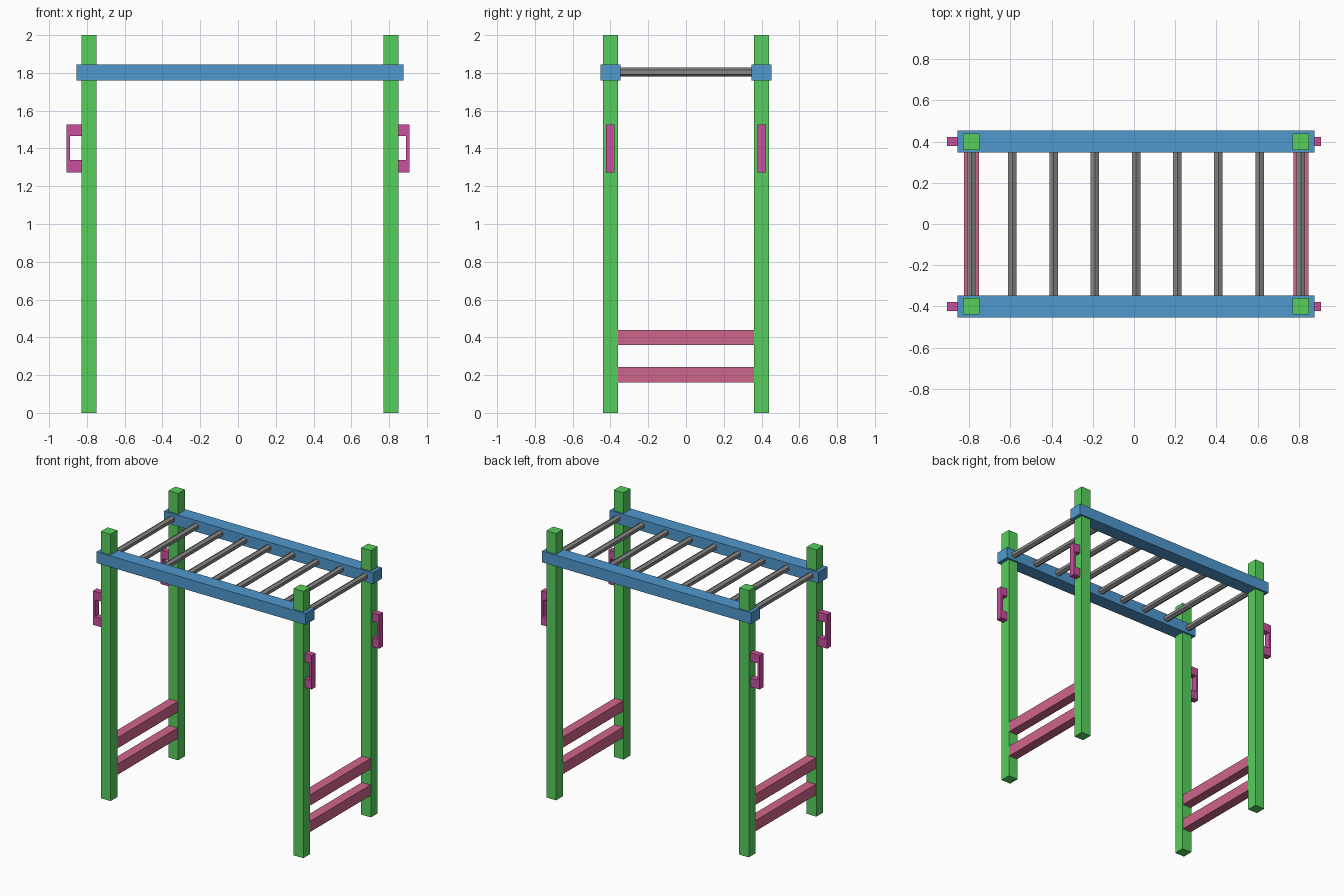
import bpy, bmesh, math
from mathutils import Vector

cube = bpy.data.objects.get("Cube")
if cube:
    bpy.data.objects.remove(cube, do_unlink=True)


def material(name, rgb):
    def linear(c):
        c /= 255
        return c / 12.92 if c <= 0.04045 else ((c + 0.055) / 1.055) ** 2.4
    colour = (*[linear(c) for c in rgb], 1)
    mat = bpy.data.materials.new(name)
    mat.use_nodes = True
    mat.diffuse_color = colour
    bsdf = mat.node_tree.nodes["Principled BSDF"]
    bsdf.inputs["Base Color"].default_value = colour
    bsdf.inputs["Roughness"].default_value = 0.7
    return mat


green = material("green paint", (87, 207, 92))
blue = material("blue paint", (80, 152, 206))
rose = material("rose paint", (207, 101, 139))
magenta = material("magenta plastic", (200, 81, 159))
grey = material("grey steel", (136, 136, 136))


def finish(name, bm, mat):
    bmesh.ops.recalc_face_normals(bm, faces=bm.faces)
    mesh = bpy.data.meshes.new(name)
    bm.to_mesh(mesh)
    bm.free()
    mesh.materials.append(mat)
    obj = bpy.data.objects.new(name, mesh)
    bpy.context.collection.objects.link(obj)
    return obj


def box(name, low, high, mat):
    low, high = Vector(low), Vector(high)
    bm = bmesh.new()
    bmesh.ops.create_cube(bm, size=1)
    bmesh.ops.scale(bm, vec=high - low, verts=bm.verts)
    bmesh.ops.translate(bm, vec=(low + high) / 2, verts=bm.verts)
    return finish(name, bm, mat)


def handle(name, inner, outer, y, mat):
    # C-shaped grip: a profile in x and z, extruded along y
    grip = outer - math.copysign(0.017, outer)
    profile = [(inner, 1.273), (outer, 1.273), (outer, 1.528), (inner, 1.528),
               (inner, 1.465), (grip, 1.465), (grip, 1.338), (inner, 1.338)]
    width = 0.045
    bm = bmesh.new()
    face = bm.faces.new([bm.verts.new((x, y - width / 2, z)) for x, z in profile])
    new = bmesh.ops.extrude_face_region(bm, geom=[face])["geom"]
    verts = [v for v in new if isinstance(v, bmesh.types.BMVert)]
    bmesh.ops.translate(bm, vec=(0, width, 0), verts=verts)
    return finish(name, bm, mat)


POST_X = {"right": -0.789, "left": 0.81}
POST_Y = {"front": -0.4, "back": 0.4}
HALF = 0.04

# Posts and their outward handles
for side, x in POST_X.items():
    for end, y in POST_Y.items():
        box(f"{end}_{side}_post", (x - HALF, y - HALF, 0), (x + HALF, y + HALF, 2), green)
        out = math.copysign(1, x)
        handle(f"{end}_{side}_handle", x + out * HALF, out * 0.907, y, magenta)

# Long top rails
for end, y in POST_Y.items():
    box(f"{end}_rail", (-0.856, y - 0.053, 1.761), (0.876, y + 0.053, 1.845), blue)

# Two climbing steps between the posts at each side
for side, x in POST_X.items():
    for level, z in (("lower", 0.202), ("upper", 0.4)):
        box(f"{level}_{side}_step", (x - 0.036, -0.36, z - 0.04),
            (x + 0.036, 0.36, z + 0.04), rose)

# Six-sided overhead bars between the rails, with an edge on top
for i in range(9):
    bm = bmesh.new()
    bmesh.ops.create_cone(bm, cap_ends=True, segments=6, radius1=0.024,
                          radius2=0.024, depth=0.72)
    bar = finish(f"overhead_bar_{i + 1}", bm, grey)
    bar.rotation_euler.x = math.pi / 2
    bar.location = (-0.79 + 0.2 * i, 0, 1.804)
